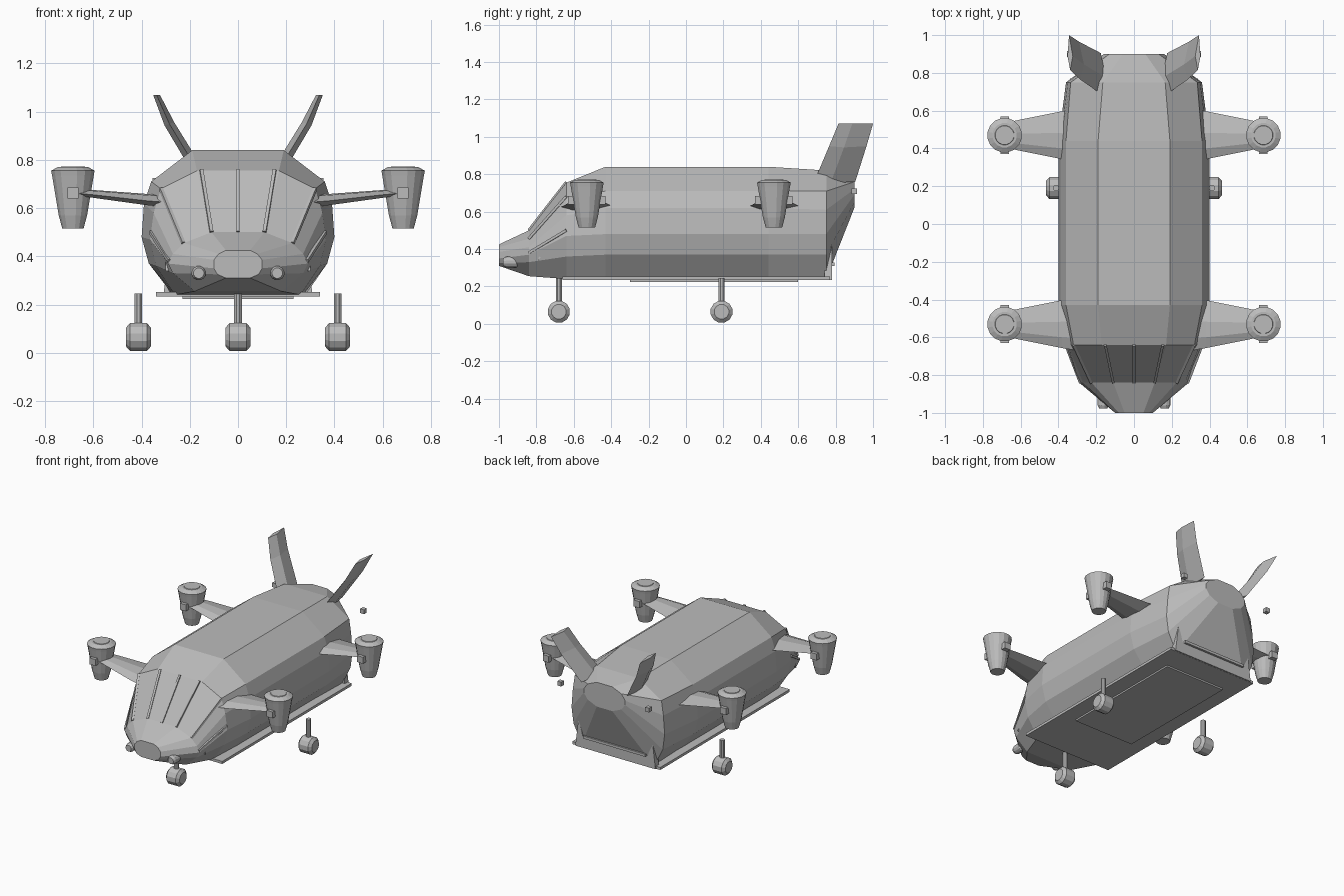
import bpy, bmesh, math
from mathutils import Vector, Matrix

cube = bpy.data.objects.get("Cube")
if cube:
    bpy.data.objects.remove(cube, do_unlink=True)

grey = bpy.data.materials.new("hull_grey")
grey.use_nodes = True
GREY = (0.5, 0.5, 0.5, 1)
grey.diffuse_color = GREY
grey.node_tree.nodes["Principled BSDF"].inputs["Base Color"].default_value = GREY


def finish(name, bm):
    """Turn a bmesh into a grey, flat shaded object."""
    bmesh.ops.recalc_face_normals(bm, faces=bm.faces)
    mesh = bpy.data.meshes.new(name)
    bm.to_mesh(mesh)
    bm.free()
    mesh.materials.append(grey)
    obj = bpy.data.objects.new(name, mesh)
    bpy.context.collection.objects.link(obj)
    return obj


def loft(name, rings):
    """Skin closed rings of equal length and cap both ends."""
    bm = bmesh.new()
    loops = [[bm.verts.new(p) for p in ring] for ring in rings]
    n = len(loops[0])
    for a, b in zip(loops, loops[1:]):
        for i in range(n):
            j = (i + 1) % n
            bm.faces.new((a[i], a[j], b[j], b[i]))
    bm.faces.new(loops[0])
    bm.faces.new(loops[-1])
    return finish(name, bm)


def box(name, centre, size):
    bm = bmesh.new()
    bmesh.ops.create_cube(bm, size=1)
    bmesh.ops.scale(bm, vec=size, verts=bm.verts)
    bmesh.ops.translate(bm, vec=centre, verts=bm.verts)
    return finish(name, bm)


def lathe(name, centre, profile, axis="Z", sides=16):
    """Stack circles of (radius, offset) along an axis."""
    turn = {"Z": Matrix(), "X": Matrix.Rotation(math.pi / 2, 4, "Y"),
            "Y": Matrix.Rotation(math.pi / 2, 4, "X")}[axis]
    rings = []
    for r, h in profile:
        angles = [math.tau * (i + 0.5) / sides for i in range(sides)]
        rings.append([turn @ Vector((r * math.cos(a), r * math.sin(a), h)) + Vector(centre)
                      for a in angles])
    return loft(name, rings)


def bar(name, start, end, width):
    """Square bar between two points."""
    a, b = Vector(start), Vector(end)
    turn = (b - a).to_track_quat("Z", "Y")
    corners = [turn @ Vector((x * width / 2, y * width / 2, 0))
               for x, y in ((-1, -1), (1, -1), (1, 1), (-1, 1))]
    return loft(name, [[p + c for c in corners] for p in (a, b)])


# Fuselage: half sections from roof edge to belly edge, nose to tail
main = [(.19, .84), (.36, .71), (.39, .62), (.40, .48), (.37, .37), (.27, .24)]
sections = [
    (-1.0, [(.05, .425), (.08, .41), (.10, .385), (.10, .35), (.085, .325), (.05, .31)]),
    (-.84, [(.11, .50), (.225, .455), (.27, .41), (.29, .37), (.27, .33), (.18, .255)]),
    (-.64, [(.17, .755), (.32, .68), (.35, .58), (.365, .47), (.34, .36), (.26, .24)]),
    (-.43, main),
    (.44, main),
    (.75, [(.165, .82), (.335, .71), (.35, .61), (.36, .48), (.345, .37), (.28, .24)]),
    (.90, [(.06, .79), (.13, .76), (.16, .72), (.16, .69), (.13, .65), (.06, .62)]),
]
loft("fuselage", [[(x, y, z) for x, z in half] + [(-x, y, z) for x, z in reversed(half)]
                  for y, half in sections])

# Belly plate, lower slab and rear door sill
box("belly_plate", (0, .055, .243), (.68, 1.43, .018))
box("belly_slab", (0, .15, .23), (.46, .9, .014))
door = [(-.31, .235), (.31, .235), (.285, .43), (.25, .31), (-.25, .31), (-.285, .43)]
loft("rear_door_frame", [[(x, y, z) for x, z in door] for y in (.74, .78)])
box("rear_door_bar", (0, .785, .318), (.48, .02, .018))

# Nose wheel and centre windshield rib
bar("windshield_rib_centre", (0, -.84, .50), (0, -.64, .757), .014)
wheel = [(.04, -.052), (.06, -.035), (.06, .035), (.04, .052)]


def landing_gear(name, x, y):
    lathe(name + "_wheel", (x, y, .065), wheel, "X", 12)
    lathe(name + "_strut", (x, y, 0), [(.017, .1), (.017, .245)], sides=8)


landing_gear("nose_gear", 0, -.68)

nacelle = [(.045, .515), (.06, .57), (.088, .735), (.092, .755), (.065, .77)]
for side, s in (("left", 1), ("right", -1)):
    # Windshield ribs, headlight and cheek fairing
    bar(side + "_rib_inner", (s * .11, -.84, .50), (s * .152, -.64, .757), .014)
    bar(side + "_rib_outer", (s * .227, -.84, .455), (s * .32, -.64, .68), .014)
    bar(side + "_rib_low", (s * .285, -.84, .38), (s * .362, -.64, .50), .014)
    lathe(side + "_headlight", (s * .163, -.93, .33),
          [(.02, -.04), (.03, -.02), (.03, .03), (.022, .048)], "Y", 12)
    loft(side + "_cheek_fin", [[(x, -.79, .34), (x, -.74, .40), (x, -.77, .455)]
                               for x in (s * .28, s * .30)])
    landing_gear(side + "_main_gear", s * .413, .19)

    # Engine pods on tapered wings
    for place, y in (("front", -.53), ("rear", .47)):
        name = side + "_" + place
        lathe(name + "_engine", (s * .685, y, 0), nacelle)
        lathe(name + "_engine_cap", (s * .685, y, 0), [(.055, .765), (.05, .773)])
        box(name + "_engine_mount", (s * .685, y, .662), (.045, .2, .045))
        rings = []
        for x, chord, z, thick in ((.3, .14, .627, .028), (.38, .127, .633, .026),
                                   (.6, .083, .657, .018), (.66, .07, .662, .014)):
            rings.append([(s * x, y + chord * c, z + thick * t) for c, t in
                          ((-1, -.1), (-.55, .8), (.1, 1), (1, 0), (.3, -.8), (-.6, -.8))])
        loft(name + "_wing", rings)

    # Canted tail fin: front, rear, position of each level
    rings = []
    for x, z, front, back, thick in ((.17, .76, .685, .905, .022), (.285, .95, .765, .965, .02),
                                     (.338, 1.07, .815, 1.0, .014)):
        mid = front + (back - front) * .4
        rings.append([(s * x, front, z), (s * (x + thick), mid, z - thick / 3),
                      (s * (x + .006), back, z), (s * (x - thick), mid, z + thick / 3)])
    rings[-1] = [(x, y, 1.07) for x, y, z in rings[-1]]
    loft(side + "_tail_fin", rings)
    box(side + "_tail_light", (s * .34, .9, .71), (.03, .03, .03))
